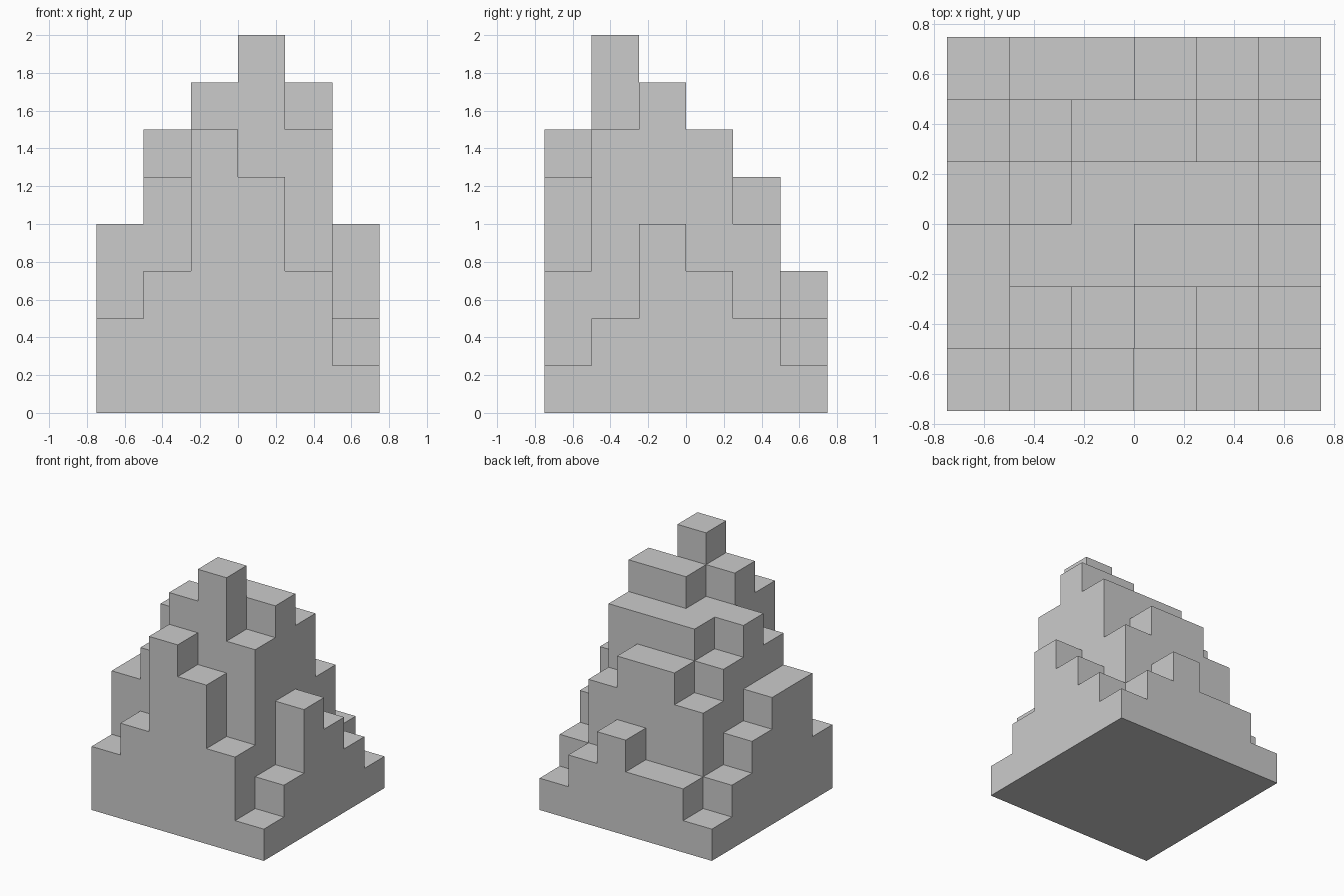
import bpy, bmesh
from math import radians

if "Cube" in bpy.data.objects:
    bpy.data.objects.remove(bpy.data.objects["Cube"])

U = 0.25  # block size
# Block stack heights, rows from front to back, columns left to right
HEIGHTS = ["236531",
           "457862",
           "466774",
           "356663",
           "245542",
           "122321"]
N = len(HEIGHTS)


def height(i, j):
    return int(HEIGHTS[j][i]) if 0 <= i < N and 0 <= j < N else 0


bm = bmesh.new()


def quad(*pts):
    bm.faces.new([bm.verts.new(((x - N / 2) * U, (y - N / 2) * U, z * U))
                  for x, y, z in pts])


for j in range(N):
    for i in range(N):
        h = height(i, j)
        # top and underside of each stack
        ring = [(i, j), (i + 1, j), (i + 1, j + 1), (i, j + 1)]
        quad(*[(x, y, h) for x, y in ring])
        quad(*[(x, y, 0) for x, y in reversed(ring)])
        # exposed walls, down to the neighbouring stack
        for k, (di, dj) in enumerate([(0, -1), (1, 0), (0, 1), (-1, 0)]):
            (ax, ay), (bx, by) = ring[k], ring[(k + 1) % 4]
            for z in range(height(i + di, j + dj), h):
                quad((ax, ay, z), (bx, by, z), (bx, by, z + 1), (ax, ay, z + 1))

# Weld the shell and merge flat regions
bmesh.ops.remove_doubles(bm, verts=bm.verts[:], dist=0.001)
bmesh.ops.dissolve_limit(bm, angle_limit=radians(1), verts=bm.verts[:], edges=bm.edges[:])

mesh = bpy.data.meshes.new("stepped_hill")
bm.to_mesh(mesh)
bm.free()
hill = bpy.data.objects.new("stepped_hill", mesh)
bpy.context.collection.objects.link(hill)
